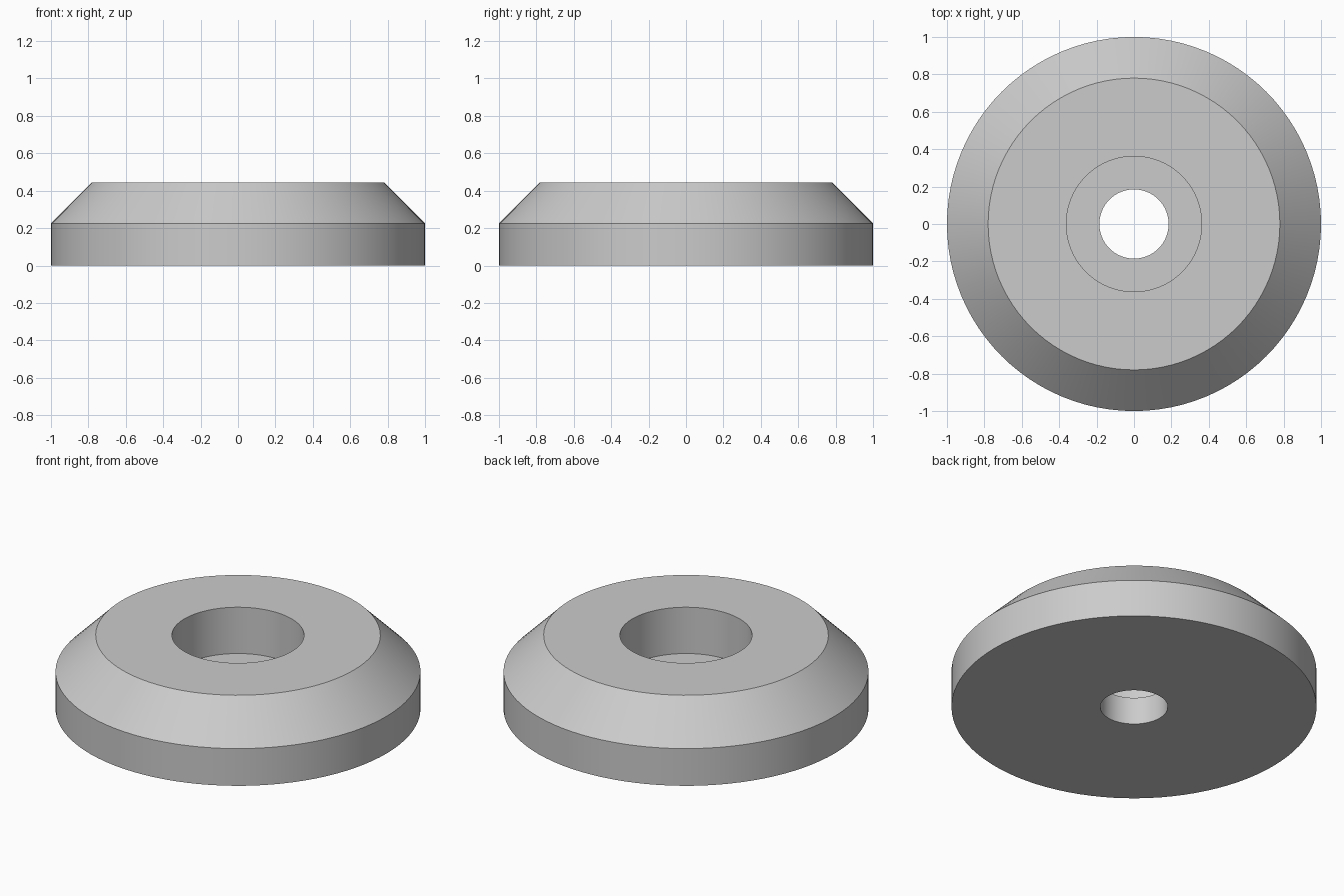
import bpy
import bmesh
from math import radians, tau

cube = bpy.data.objects.get("Cube")
if cube:
    bpy.data.objects.remove(cube, do_unlink=True)

SEGMENTS = 96

# Plain grey material
grey = bpy.data.materials.new("plain grey")
grey.use_nodes = True
colour = (0.6, 0.6, 0.6, 1)
grey.diffuse_color = colour
grey.node_tree.nodes["Principled BSDF"].inputs["Base Color"].default_value = colour

# Closed cross-section (radius, height): through hole, base, chamfer, counterbore
profile = [
    (0.185, 0), (1, 0), (1, 0.225), (0.78, 0.445),
    (0.362, 0.445), (0.362, 0.165), (0.185, 0.165),
]

# Revolve the section into a countersunk washer
bm = bmesh.new()
verts = [bm.verts.new((r, 0, z)) for r, z in profile]
edges = [bm.edges.new((a, b)) for a, b in zip(verts, verts[1:] + verts[:1])]
bmesh.ops.spin(bm, geom=verts + edges, cent=(0, 0, 0), axis=(0, 0, 1),
               angle=tau, steps=SEGMENTS, use_merge=True)
bmesh.ops.remove_doubles(bm, verts=bm.verts, dist=0.0001)
bmesh.ops.recalc_face_normals(bm, faces=bm.faces)

mesh = bpy.data.meshes.new("chamfered_washer")
bm.to_mesh(mesh)
bm.free()
mesh.materials.append(grey)
washer = bpy.data.objects.new("chamfered_washer", mesh)
bpy.context.collection.objects.link(washer)

# Smooth round walls, sharp rims
bpy.ops.object.select_all(action="DESELECT")
washer.select_set(True)
bpy.context.view_layer.objects.active = washer
bpy.ops.object.shade_smooth_by_angle(angle=radians(30))
